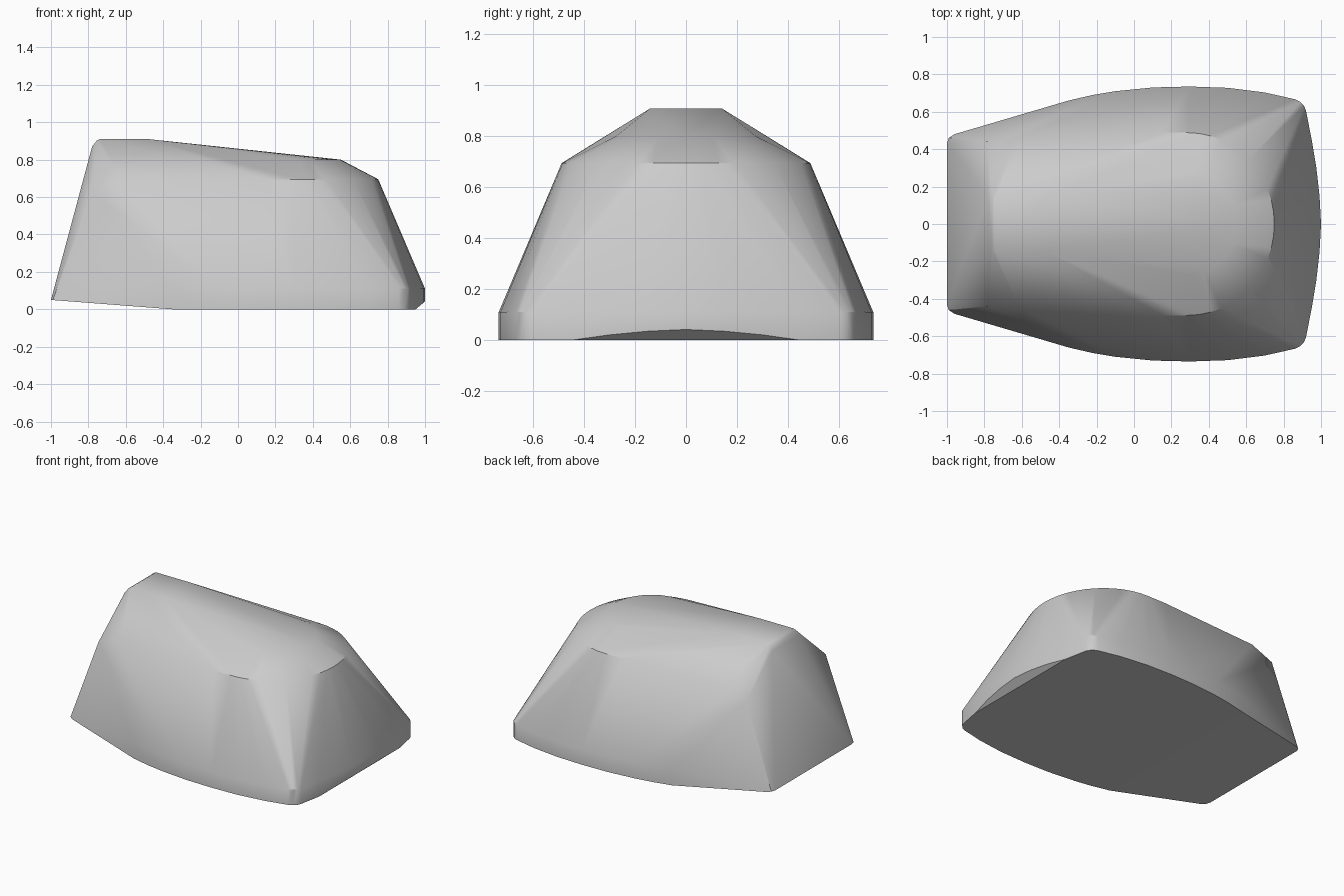
import bpy, bmesh, math

cube = bpy.data.objects.get("Cube")
if cube:
    bpy.data.objects.remove(cube, do_unlink=True)

# Single grey material
grey = bpy.data.materials.new("plain grey")
grey.use_nodes = True
colour = (0.6, 0.6, 0.6, 1)
grey.diffuse_color = colour
grey.node_tree.nodes["Principled BSDF"].inputs["Base Color"].default_value = colour


def hull_object(name, points):
    """Wrap a smooth convex skin around points mirrored across y = 0."""
    bm = bmesh.new()
    for x, y, z in points:
        bm.verts.new((x, y, z))
        if y > 0:
            bm.verts.new((x, -y, z))
    hull = bmesh.ops.convex_hull(bm, input=bm.verts)
    loose = {v for v in hull["geom_interior"] + hull["geom_unused"]
             if isinstance(v, bmesh.types.BMVert)}
    bmesh.ops.delete(bm, geom=list(loose), context='VERTS')
    bmesh.ops.dissolve_limit(bm, angle_limit=math.radians(0.5),
                             verts=bm.verts, edges=bm.edges)
    bmesh.ops.recalc_face_normals(bm, faces=bm.faces)
    mesh = bpy.data.meshes.new(name)
    bm.to_mesh(mesh)
    bm.free()
    mesh.materials.append(grey)
    obj = bpy.data.objects.new(name, mesh)
    bpy.context.collection.objects.link(obj)
    bpy.ops.object.select_all(action='DESELECT')
    obj.select_set(True)
    bpy.context.view_layer.objects.active = obj
    bpy.ops.object.shade_smooth_by_angle(angle=math.radians(32))
    return obj


# Base outline, half plan from the narrow end to the wide curved end
base = [(-1, 0.43), (-0.99, 0.46), (-0.96, 0.48), (-0.35, 0.66), (-0.22, 0.69),
        (-0.1, 0.71), (0.1, 0.73), (0.3, 0.735), (0.5, 0.728), (0.7, 0.703),
        (0.86, 0.667), (0.89, 0.652), (0.91, 0.63), (0.92, 0.605),
        (0.95, 0.45), (0.975, 0.3), (0.992, 0.15), (1, 0)]
points = []
for x, y in base:
    # Underside tips up at the narrow end and is chamfered at the wide end
    low = max(0, (-0.35 - x) * 0.077, (x - 0.95) * 0.84)
    high = 0.11 if x > -0.3 else 0.11 - (-0.3 - x) * 0.08
    points.append((x, y, low))
    if x > -0.9:
        points.append((x, y, high))

# Shoulder line with a half-round end
shoulder = [(-0.62, 0.44), (-0.2, 0.465), (0.15, 0.488), (0.29, 0.488)]
for i in range(1, 13):
    a = math.radians(90 - i * 7.5)
    shoulder.append((0.29 + 0.46 * math.cos(a), 0.488 * math.sin(a)))
points += [(x, max(0, y), 0.695) for x, y in shoulder]

# Roof: sloping top with a rounded lower end, and bevelled high end
for i in range(9):
    a = math.radians(90 - i * 11.25)
    points.append((0.27 + 0.28 * math.cos(a), max(0, 0.28 * math.sin(a)), 0.80))
points += [(-0.48, 0.14, 0.91), (-0.74, 0.14, 0.91), (-0.755, 0.145, 0.902),
           (-0.78, 0.15, 0.87), (-0.785, 0.44, 0.625)]

hull_object("body", points)
